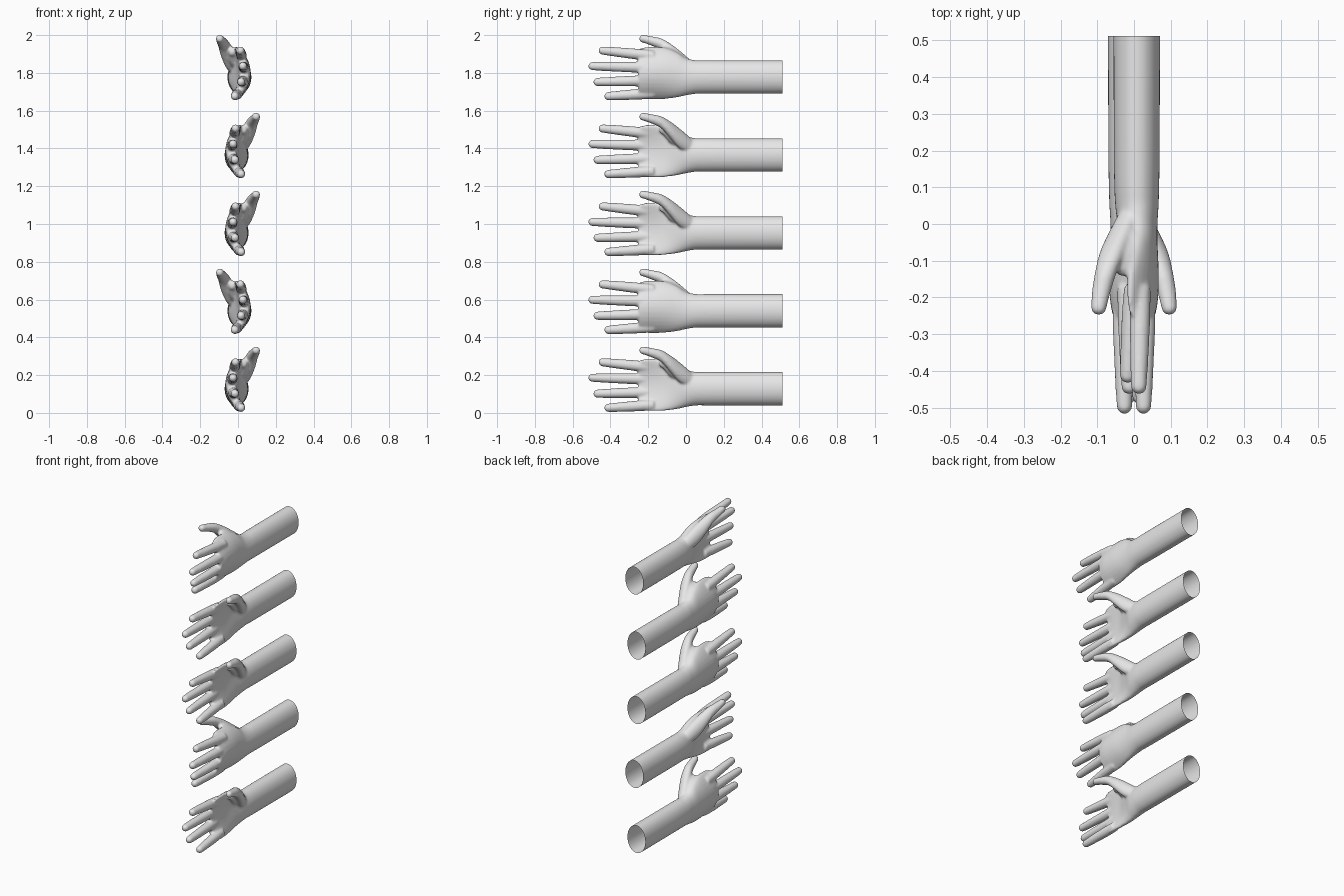
import bpy, bmesh, math
from mathutils import Vector, Matrix

if "Cube" in bpy.data.objects:
    bpy.data.objects.remove(bpy.data.objects["Cube"])

SPACING = 0.4125
SEGMENTS = 32

skin = bpy.data.materials.new("plain grey")
skin.diffuse_color = (0.8, 0.8, 0.8, 1)
skin.use_nodes = True
skin.node_tree.nodes["Principled BSDF"].inputs["Base Color"].default_value = skin.diffuse_color


def spline(points, steps=6):
    """Smooth curve through the cross-section values."""
    pts = [Vector(p) for p in points]
    pts = [pts[0]] + pts + [pts[-1]]
    out = []
    for a, b, c, d in zip(pts, pts[1:], pts[2:], pts[3:]):
        for i in range(steps):
            t = i / steps
            out.append(0.5 * (2 * b + (c - a) * t + (2 * a - 5 * b + 4 * c - d) * t * t
                              + (3 * b - a - 3 * c + d) * t ** 3))
    return out + [pts[-1]]


def loft(bm, sections):
    """Sections are y, x, z, x radius, z radius, cupping of the palm."""
    rings = []
    for y, x, z, rx, rz, bend in spline(sections):
        ring = []
        for k in range(SEGMENTS):
            a = math.tau * k / SEGMENTS
            dz = rz * math.sin(a)
            ring.append(bm.verts.new((x + rx * math.cos(a) + bend * dz * dz, y, z + dz)))
        rings.append(ring)
    for r, s in zip(rings, rings[1:]):
        for k in range(SEGMENTS):
            j = (k + 1) % SEGMENTS
            bm.faces.new((r[k], r[j], s[j], s[k]))
    bm.faces.new(rings[0])
    bm.faces.new(rings[-1])


def digit(bm, sections):
    """Tapered finger with a round tip."""
    loft(bm, [s + (0,) for s in sections])
    y, x, z, rx, rz = sections[-1]
    bmesh.ops.create_uvsphere(bm, u_segments=24, v_segments=16, radius=1,
                              matrix=Matrix.Translation((x, y, z))
                              @ Matrix.Diagonal((rx, rx, rz, 1)))


bm = bmesh.new()

# forearm, wrist and cupped palm
loft(bm, [
    (0.54, -0.0075, 0.128, 0.0635, 0.0885, 0),
    (0.20, -0.0075, 0.128, 0.0625, 0.0885, 0),
    (0.10, -0.0075, 0.128, 0.061, 0.0885, 0),
    (0.05, -0.008, 0.128, 0.059, 0.089, 0),
    (0.00, -0.010, 0.130, 0.054, 0.099, 0.3),
    (-0.05, -0.018, 0.140, 0.046, 0.120, 1.0),
    (-0.12, -0.030, 0.148, 0.037, 0.137, 2.0),
    (-0.20, -0.035, 0.149, 0.031, 0.139, 2.5),
    (-0.25, -0.035, 0.148, 0.023, 0.130, 2.5),
])

# four fingers: base x, base z, tip y, tip x, tip z
for bx, bz, ty, tx, tz in [
    (-0.018, 0.240, -0.442, -0.013, 0.268),
    (-0.032, 0.178, -0.496, -0.026, 0.186),
    (-0.028, 0.110, -0.469, -0.016, 0.102),
    (0.000, 0.042, -0.412, 0.017, 0.027),
]:
    base, tip = Vector((-0.17, bx, bz)), Vector((ty, tx, tz))
    digit(bm, [tuple(base.lerp(tip, t)) + (r, r * 1.02)
               for t, r in ((0, 0.027), (0.3, 0.028), (0.6, 0.026), (0.85, 0.0235), (1, 0.0215))])

# thumb with its muscle mound
digit(bm, [
    (0.04, 0.005, 0.165, 0.030, 0.040),
    (-0.03, 0.036, 0.212, 0.036, 0.053),
    (-0.08, 0.058, 0.258, 0.036, 0.045),
    (-0.13, 0.076, 0.300, 0.030, 0.032),
    (-0.18, 0.088, 0.318, 0.026, 0.025),
    (-0.227, 0.096, 0.331, 0.0215, 0.021),
])
# web between thumb and palm
digit(bm, [
    (-0.02, 0.005, 0.200, 0.030, 0.045),
    (-0.08, 0.022, 0.235, 0.030, 0.045),
    (-0.12, 0.030, 0.262, 0.022, 0.026),
])

bmesh.ops.recalc_face_normals(bm, faces=bm.faces[:])
raw = bpy.data.meshes.new("raw_arm")
bm.to_mesh(raw)
bm.free()

# fuse the parts into one smooth surface
source = bpy.data.objects.new("arm_source", raw)
bpy.context.collection.objects.link(source)
fuse = source.modifiers.new("fuse", 'REMESH')
fuse.mode = 'VOXEL'
fuse.voxel_size = 0.0062
relax = source.modifiers.new("relax", 'SMOOTH')
relax.factor = 0.5
relax.iterations = 7
bpy.context.view_layer.update()
depsgraph = bpy.context.evaluated_depsgraph_get()
fused = bpy.data.meshes.new_from_object(source.evaluated_get(depsgraph))
bpy.data.objects.remove(source)


def make_arm(name, side, level):
    """Arm open at the cut end; side is the direction of the thumb."""
    b = bmesh.new()
    b.from_mesh(fused)
    bmesh.ops.bisect_plane(b, geom=b.verts[:] + b.edges[:] + b.faces[:], dist=1e-5,
                           plane_co=(0, 0.512, 0), plane_no=(0, 1, 0), clear_outer=True)
    for v in b.verts:
        v.co.x *= side
        v.co.z += level * SPACING
    if side < 0:
        bmesh.ops.reverse_faces(b, faces=b.faces[:])
    for f in b.faces:
        f.smooth = True
        f.material_index = 0
    mesh = bpy.data.meshes.new(name)
    b.to_mesh(mesh)
    b.free()
    mesh.materials.clear()
    mesh.materials.append(skin)
    bpy.context.collection.objects.link(bpy.data.objects.new(name, mesh))


# stack of left and right arms
for level, side in enumerate((1, -1, 1, 1, -1)):
    make_arm(f"{'left' if side > 0 else 'right'}_arm_{level + 1}", side, level)
